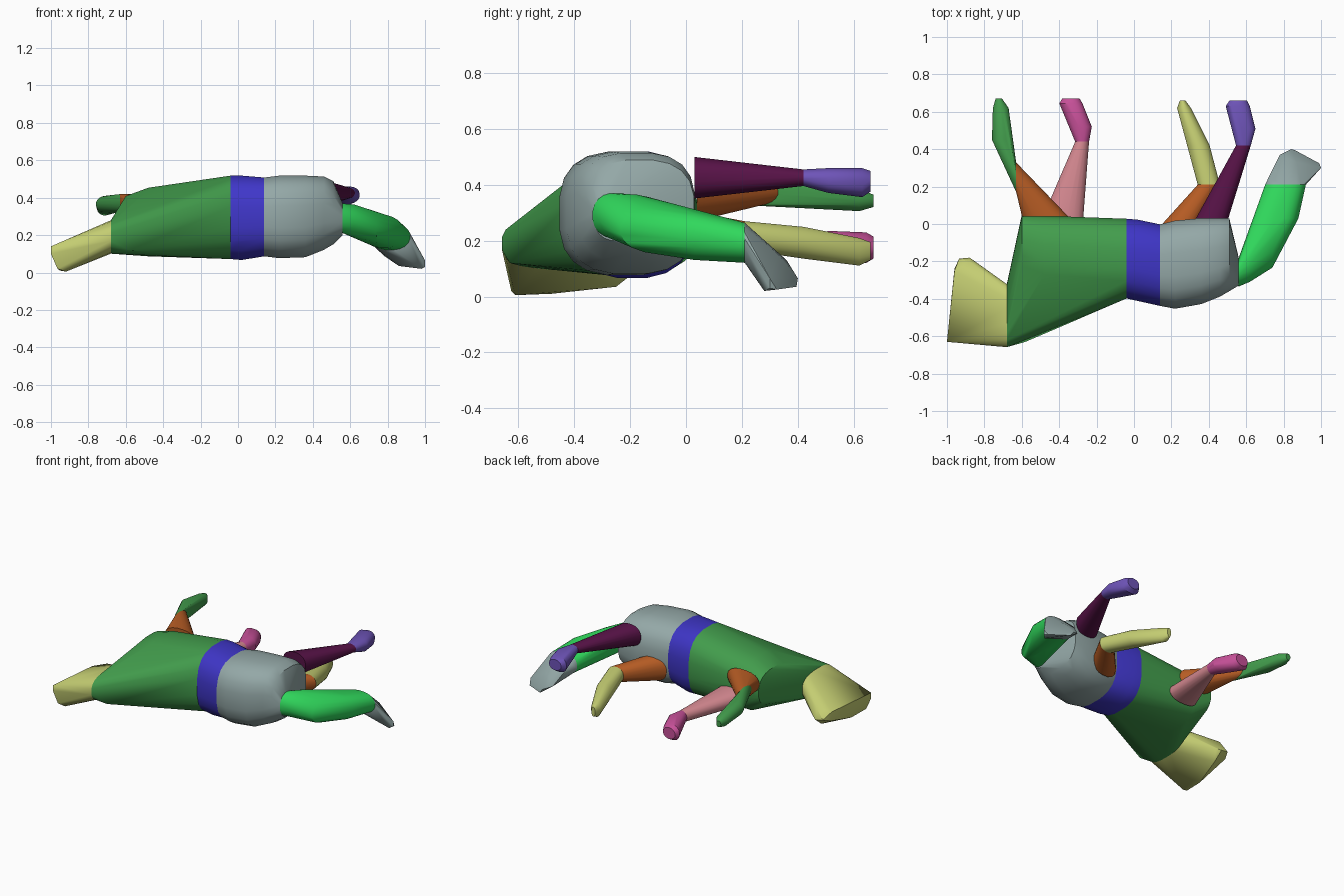
import bpy, bmesh, math

cube = bpy.data.objects.get("Cube")
if cube:
    bpy.data.objects.remove(cube, do_unlink=True)


def material(name, rgb):
    lin = [((c / 255 + 0.055) / 1.055) ** 2.4 for c in rgb] + [1]
    m = bpy.data.materials.new(name)
    m.use_nodes = True
    m.diffuse_color = lin
    bsdf = m.node_tree.nodes["Principled BSDF"]
    bsdf.inputs["Base Color"].default_value = lin
    bsdf.inputs["Roughness"].default_value = 0.8
    return m


GREEN = material("leaf green", (66, 156, 76))
YELLOW = material("pale yellow", (196, 205, 114))
BLUE = material("royal blue", (63, 54, 200))
GREY = material("cool grey", (148, 168, 167))
LIME = material("bright green", (48, 216, 92))
PLUM = material("dark plum", (86, 18, 70))
PURPLE = material("violet", (110, 84, 184))
ORANGE = material("burnt orange", (182, 92, 36))
PINK = material("soft pink", (212, 136, 144))
MAGENTA = material("magenta", (198, 80, 152))


def ring(axis, pos, a0, a1, z0, z1, e=2.0, n=20):
    """Rounded section at pos on the x or y axis; spans a0..a1 across and z0..z1 up."""
    pts = []
    for i in range(n):
        t = 2 * math.pi * (i + 0.5) / n
        c, s = math.cos(t), math.sin(t)
        a = (a0 + a1) / 2 + (a1 - a0) / 2 * math.copysign(abs(c) ** (2 / e), c)
        z = (z0 + z1) / 2 + (z1 - z0) / 2 * math.copysign(abs(s) ** (2 / e), s)
        pts.append((pos, a, z) if axis == "x" else (a, pos, z))
    return pts


def hull(name, mat, *groups):
    """Smooth-shaded convex skin around sections and corner points."""
    bm = bmesh.new()
    for g in groups:
        for p in g:
            bm.verts.new(p)
    bmesh.ops.remove_doubles(bm, verts=bm.verts, dist=0.001)
    out = bmesh.ops.convex_hull(bm, input=bm.verts)
    junk = {v for v in out["geom_interior"] + out["geom_unused"]
            if isinstance(v, bmesh.types.BMVert)}
    bmesh.ops.delete(bm, geom=list(junk), context="VERTS")
    bmesh.ops.recalc_face_normals(bm, faces=bm.faces)
    me = bpy.data.meshes.new(name)
    bm.to_mesh(me)
    bm.free()
    me.materials.append(mat)
    ob = bpy.data.objects.new(name, me)
    bpy.context.collection.objects.link(ob)
    bpy.ops.object.select_all(action="DESELECT")
    ob.select_set(True)
    bpy.context.view_layer.objects.active = ob
    bpy.ops.object.shade_smooth_by_angle(angle=math.radians(32))


# Sections shared by neighbouring parts
neck = ring("x", -0.68, -0.66, -0.32, 0.10, 0.28, 2.6)
waist_front = ring("x", -0.04, -0.40, 0.03, 0.07, 0.52, 2.7)
waist_back = ring("x", 0.14, -0.44, 0.0, 0.085, 0.51, 2.7)

# Trunk
hull("chest", GREEN, neck, waist_front,
     ring("x", -0.60, -0.30, 0.05, 0.17, 0.41, 2.6),
     ring("x", -0.48, -0.36, 0.045, 0.085, 0.455, 2.6),
     [(-0.62, -0.57, 0.255), (-0.50, -0.46, 0.355), (-0.58, -0.63, 0.12)])
hull("waist", BLUE, waist_front, waist_back,
     ring("x", 0.02, -0.41, 0.025, 0.065, 0.52, 2.7))
hull("pelvis", GREY, waist_back,
     ring("x", 0.22, -0.455, 0.02, 0.075, 0.52, 2.8),
     ring("x", 0.36, -0.43, 0.033, 0.08, 0.52, 2.8),
     ring("x", 0.46, -0.39, 0.033, 0.12, 0.515, 2.8),
     ring("x", 0.51, -0.36, 0.03, 0.15, 0.49, 2.6),
     ring("x", 0.56, -0.33, -0.18, 0.20, 0.37, 2.2))

# Head
hull("head", YELLOW, neck,
     [(-1.0, -0.63, 0.14), (-1.0, -0.63, 0.10), (-0.965, -0.625, 0.02),
      (-0.92, -0.61, 0.005), (-0.95, -0.48, 0.01), (-0.88, -0.25, 0.035),
      (-0.96, -0.24, 0.08), (-0.96, -0.25, 0.14), (-0.935, -0.185, 0.10),
      (-0.88, -0.18, 0.09), (-0.88, -0.20, 0.16), (-0.85, -0.20, 0.10)])

# Tail
tail_joint = ring("y", 0.21, 0.70, 0.92, 0.12, 0.265, 2.3)
hull("tail_base", LIME, tail_joint,
     ring("x", 0.56, -0.335, -0.18, 0.21, 0.37, 2.2),
     ring("x", 0.62, -0.31, -0.08, 0.20, 0.365, 2.2),
     ring("x", 0.74, -0.235, 0.10, 0.15, 0.325, 2.2),
     ring("y", 0.03, 0.68, 0.88, 0.13, 0.305, 2.2))
hull("tail_tip", GREY, tail_joint,
     [(0.72, 0.25, 0.22), (0.78, 0.37, 0.09), (0.84, 0.40, 0.065),
      (0.80, 0.36, 0.13), (0.86, 0.395, 0.035), (0.99, 0.325, 0.025),
      (1.0, 0.30, 0.03), (1.0, 0.30, 0.065), (0.98, 0.28, 0.02),
      (0.87, 0.33, 0.15)])

# Left hind leg
knee = ring("y", 0.42, 0.545, 0.625, 0.395, 0.455)
hull("left_hind_thigh", PLUM, ring("y", 0.03, 0.33, 0.505, 0.35, 0.50, 2.4), knee)
hull("left_hind_foot", PURPLE, knee,
     ring("y", 0.51, 0.53, 0.65, 0.37, 0.46, 2.4),
     ring("y", 0.63, 0.49, 0.62, 0.355, 0.46, 2.6),
     ring("y", 0.66, 0.51, 0.605, 0.375, 0.45))

# Right hind leg
knee = ring("y", 0.21, 0.34, 0.46, 0.165, 0.27, 2.3)
hull("right_hind_thigh", ORANGE, ring("y", 0.0, 0.15, 0.34, 0.14, 0.31, 2.3), knee)
hull("right_hind_foot", YELLOW, knee,
     ring("y", 0.42, 0.285, 0.405, 0.135, 0.25),
     ring("y", 0.62, 0.23, 0.305, 0.11, 0.21),
     ring("y", 0.66, 0.245, 0.275, 0.13, 0.195))

# Left front leg
knee = ring("y", 0.44, -0.315, -0.24, 0.15, 0.23)
hull("left_front_upper_leg", PINK, ring("y", 0.035, -0.49, -0.27, 0.15, 0.27, 2.3), knee)
hull("left_front_foot", MAGENTA, knee,
     ring("y", 0.52, -0.34, -0.225, 0.13, 0.235, 2.3),
     ring("y", 0.645, -0.40, -0.275, 0.12, 0.23, 2.5),
     ring("y", 0.67, -0.385, -0.29, 0.135, 0.215))

# Right front leg, bent outwards at a sideways joint
elbow = ring("x", -0.63, 0.17, 0.33, 0.325, 0.42)
hull("right_front_upper_leg", ORANGE, elbow,
     ring("y", 0.04, -0.60, -0.35, 0.27, 0.42, 2.3))
hull("right_front_foot", GREEN, elbow,
     ring("y", 0.45, -0.76, -0.655, 0.32, 0.41),
     ring("y", 0.62, -0.755, -0.67, 0.305, 0.385),
     ring("y", 0.67, -0.74, -0.705, 0.32, 0.365))
